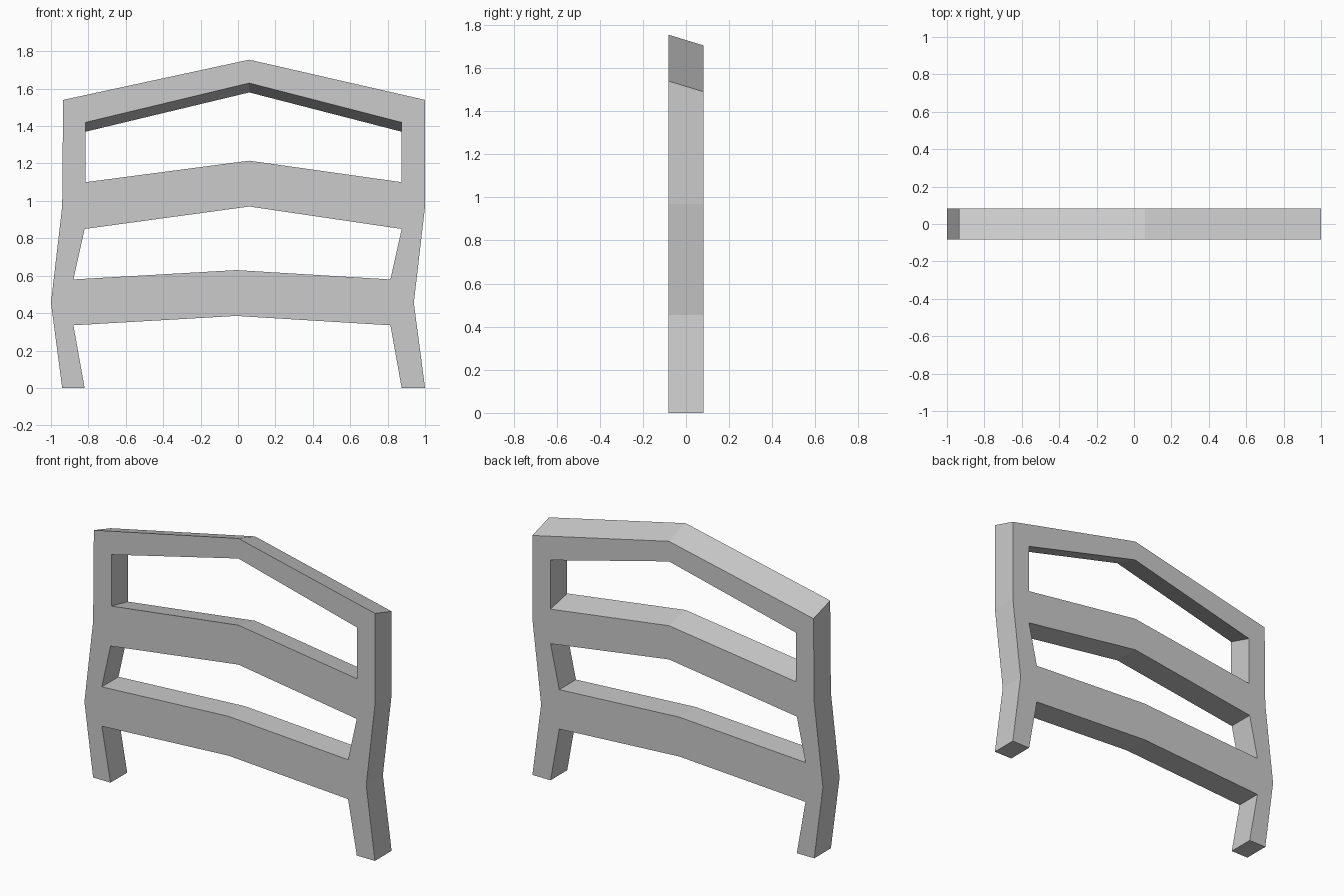
import bpy, bmesh

if "Cube" in bpy.data.objects:
    bpy.data.objects.remove(bpy.data.objects["Cube"])

HALF = 0.082                      # half thickness in y
RIGHT_SHIFT = 1.875 / 2 + 0.94    # the right post is the left one moved and turned

# key points: (x, z, how far the point drops on the back face)
left_outer = [(-0.94, 0, 0), (-1.0, 0.455, 0), (-0.94, 0.97, 0), (-0.935, 1.54, 0.05)]
left_inner = [(-0.82, 0, 0), (-0.88, 0.335, 0), (-0.88, 0.58, 0),
              (-0.82, 0.85, 0), (-0.815, 1.10, 0.035), (-0.815, 1.42, 0.05)]
right_outer = [(1.0, 0, 0), (0.94, 0.455, 0), (1.0, 0.97, 0), (1.0, 1.54, 0.05)]
right_inner = [(0.875, 0, 0), (0.815, 0.335, 0), (0.815, 0.58, 0),
               (0.875, 0.85, 0), (0.875, 1.10, 0.035), (0.875, 1.42, 0.05)]


def rail(low, low_peak, high, high_peak):
    """Bent rail outline between matching left and right points."""
    return [low[0], low_peak, low[1], high[1], high_peak, high[0]]


def pair(i):
    return left_inner[i], right_inner[i]


outlines = [
    # posts
    left_outer + left_inner[::-1],
    right_outer + right_inner[::-1],
    # lower, middle and top rails
    rail(pair(1), (-0.01, 0.385, 0), pair(2), (-0.01, 0.63, 0)),
    rail(pair(3), (0.06, 0.97, 0), pair(4), (0.06, 1.215, 0.035)),
    rail(pair(5), (0.06, 1.63, 0.05), (left_outer[3], right_outer[3]), (0.06, 1.755, 0.05)),
]

bm = bmesh.new()
front, back = {}, {}
for outline in outlines:
    for p in outline:
        if p not in front:
            x, z, drop = p
            front[p] = bm.verts.new((x, -HALF, z))
            back[p] = bm.verts.new((x, HALF, z - drop))
    bm.faces.new([front[p] for p in outline])
    bm.faces.new([back[p] for p in reversed(outline)])

# walls along the outer rim and around the openings
partner = {front[p]: back[p] for p in front}
rim = [e for e in bm.edges if len(e.link_faces) == 1 and e.verts[0] in partner]
for e in rim:
    a, b = e.verts
    bm.faces.new((a, b, partner[b], partner[a]))
bmesh.ops.recalc_face_normals(bm, faces=bm.faces[:])

mesh = bpy.data.meshes.new("ladder_back_frame")
bm.to_mesh(mesh)
bm.free()
bpy.context.collection.objects.link(bpy.data.objects.new("ladder_back_frame", mesh))
